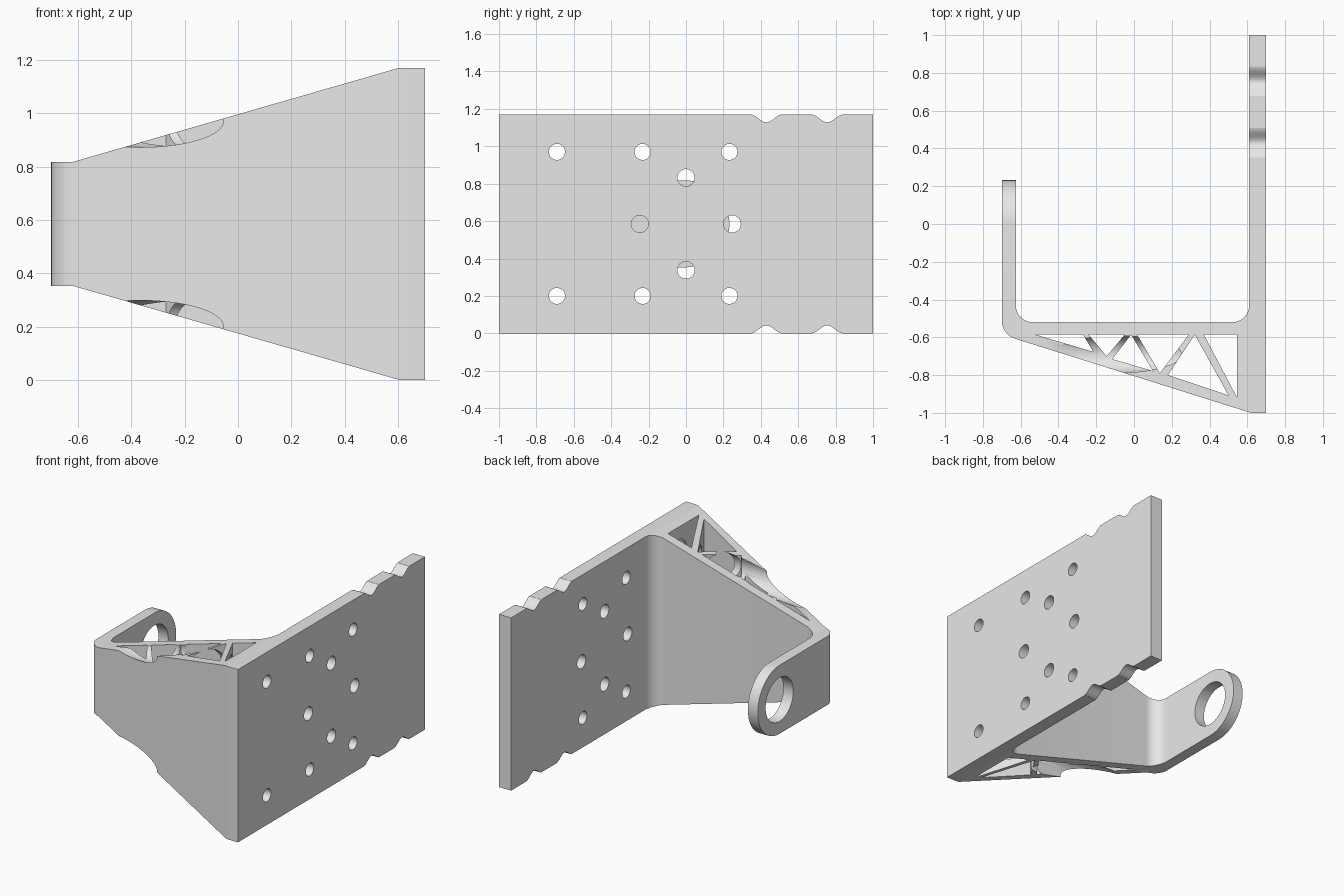
import bpy
import bmesh
from math import sin, cos, pi, tan
from mathutils import Vector

cube = bpy.data.objects.get("Cube")
if cube:
    bpy.data.objects.remove(cube)

HEIGHT = 1.17
MID = HEIGHT / 2
ARM_R = 0.232        # half height of the short arm
PLATE_IN = 0.61      # inner face of the tall plate

grey = bpy.data.materials.new("light grey")
grey.use_nodes = True
grey.diffuse_color = (0.8, 0.8, 0.8, 1)
grey.node_tree.nodes["Principled BSDF"].inputs["Base Color"].default_value = (0.8, 0.8, 0.8, 1)


def place(axis, u, v, w):
    """Map profile coordinates u, v and depth w to space."""
    return {"x": (w, u, v), "y": (u, w, v), "z": (u, v, w)}[axis]


def prisms(name, axis, lo, hi, outlines):
    """One object holding every outline as a closed prism along an axis."""
    bm = bmesh.new()
    for pts in outlines:
        near = [bm.verts.new(place(axis, u, v, lo)) for u, v in pts]
        far = [bm.verts.new(place(axis, u, v, hi)) for u, v in pts]
        bm.faces.new(near[::-1])
        bm.faces.new(far)
        for i in range(len(pts)):
            bm.faces.new((near[i - 1], near[i], far[i], far[i - 1]))
    bmesh.ops.recalc_face_normals(bm, faces=bm.faces)
    mesh = bpy.data.meshes.new(name)
    bm.to_mesh(mesh)
    bm.free()
    mesh.materials.append(grey)
    obj = bpy.data.objects.new(name, mesh)
    bpy.context.collection.objects.link(obj)
    return obj


def circle(u, v, r, n=40):
    return [(u + r * cos(2 * pi * i / n), v + r * sin(2 * pi * i / n)) for i in range(n)]


def rounded(corners, steps=12):
    """Outline with each (x, y, radius) corner filleted."""
    pts = []
    for i, (x, y, r) in enumerate(corners):
        p = Vector((x, y))
        if r == 0:
            pts.append((x, y))
            continue
        a = (Vector(corners[i - 1][:2]) - p).normalized()
        b = (Vector(corners[(i + 1) % len(corners)][:2]) - p).normalized()
        half = a.angle(b) / 2
        centre = p + (a + b).normalized() * r / sin(half)
        start = (p + a * r / tan(half) - centre).normalized()
        end = (p + b * r / tan(half) - centre).normalized()
        turn = start.angle(end)
        for k in range(steps + 1):
            t = turn * k / steps
            d = (start * sin(turn - t) + end * sin(t)) / sin(turn)
            pts.append(tuple(centre + d * r))
    return pts


def boolean(target, tool, operation="DIFFERENCE"):
    """Apply a boolean and discard the tool."""
    mod = target.modifiers.new("cut", "BOOLEAN")
    mod.object, mod.operation, mod.solver = tool, operation, "EXACT"
    bpy.context.view_layer.objects.active = target
    bpy.ops.object.modifier_apply(modifier=mod.name)
    bpy.data.objects.remove(tool)


# Plan outline: tall plate, sloping web and short arm
bracket = prisms("bracket", "z", -0.1, HEIGHT + 0.1, [rounded([
    (0.7, 1, 0), (PLATE_IN, 1, 0), (PLATE_IN, -0.52, 0.09),
    (-0.626, -0.52, 0.09), (-0.626, 0.3, 0), (-0.7, 0.3, 0),
    (-0.7, -0.585, 0.1), (0.62, -1, 0.1), (0.7, -1, 0)])])

# Tapered front silhouette
low = MID - ARM_R
half = [(-0.9, low), (-0.62, low), (0.605, 0), (0.9, 0)]
boolean(bracket, prisms("taper", "y", -1.2, 1.2,
        [half + [(x, HEIGHT - z) for x, z in reversed(half)]]), "INTERSECT")

# Truss windows between the front and back walls
B = -0.586
boolean(bracket, prisms("truss_windows", "z", -0.5, 1.6, [
    [(-0.52, B), (-0.27, B), (-0.215, -0.677)],
    [(-0.24, B), (-0.05, B), (-0.145, -0.7)],
    [(-0.015, B), (-0.115, -0.715), (0.1, -0.778)],
    [(0.017, B), (0.29, B), (0.137, -0.79)],
    [(0.322, B), (0.18, -0.8), (0.5, -0.907)],
    [(0.37, B), (0.545, B), (0.545, -0.917)]]))

# Tool access bores running up to the plate
Z_LOW, Z_HIGH = 0.2, HEIGHT - 0.2
boolean(bracket, prisms("access_bores", "x", -0.9, 0.55,
        [circle(-0.69, z, 0.098, 64) for z in (Z_LOW, Z_HIGH)]))

# Screw holes in the plate
holes = [circle(y, z, 0.043, 32) for y in (-0.69, -0.232, 0.232) for z in (Z_LOW, Z_HIGH)]
holes += [circle(0.247 * cos(a), MID + 0.247 * sin(a), 0.046, 32)
          for a in (0, pi / 2, pi, 3 * pi / 2)]
boolean(bracket, prisms("screw_holes", "x", 0.5, 0.9, holes))

# Scalloped notches on the plate's top and bottom edges
notches = []
for y in (0.43, 0.755):
    wave = [(y + 0.085 * t / 12, 0.042 * (1 + cos(pi * t / 12)) / 2) for t in range(-11, 12)]
    wave = [(y - 0.085, -0.02)] + wave + [(y + 0.085, -0.02)]
    notches += [wave, [(u, HEIGHT - v) for u, v in wave]]
boolean(bracket, prisms("edge_notches", "x", 0.4, 0.9, notches))

# Rounded arm end with its large hole
arc = [(ARM_R * cos(a), MID + ARM_R * sin(a))
       for a in (-pi / 2 + pi * i / 40 for i in range(41))]
end_waste = arc + [(0, 1), (0.5, 1), (0.5, 0.1), (0, 0.1)]
boolean(bracket, prisms("arm_end", "x", -0.9, -0.4, [end_waste]))
boolean(bracket, prisms("arm_hole", "x", -0.9, -0.4, [circle(0, MID, 0.148, 64)]))

# Smooth the fillets and bores, keep the edges sharp
bpy.ops.object.select_all(action="DESELECT")
bracket.select_set(True)
bpy.context.view_layer.objects.active = bracket
bpy.ops.object.shade_smooth_by_angle(angle=pi / 6)
